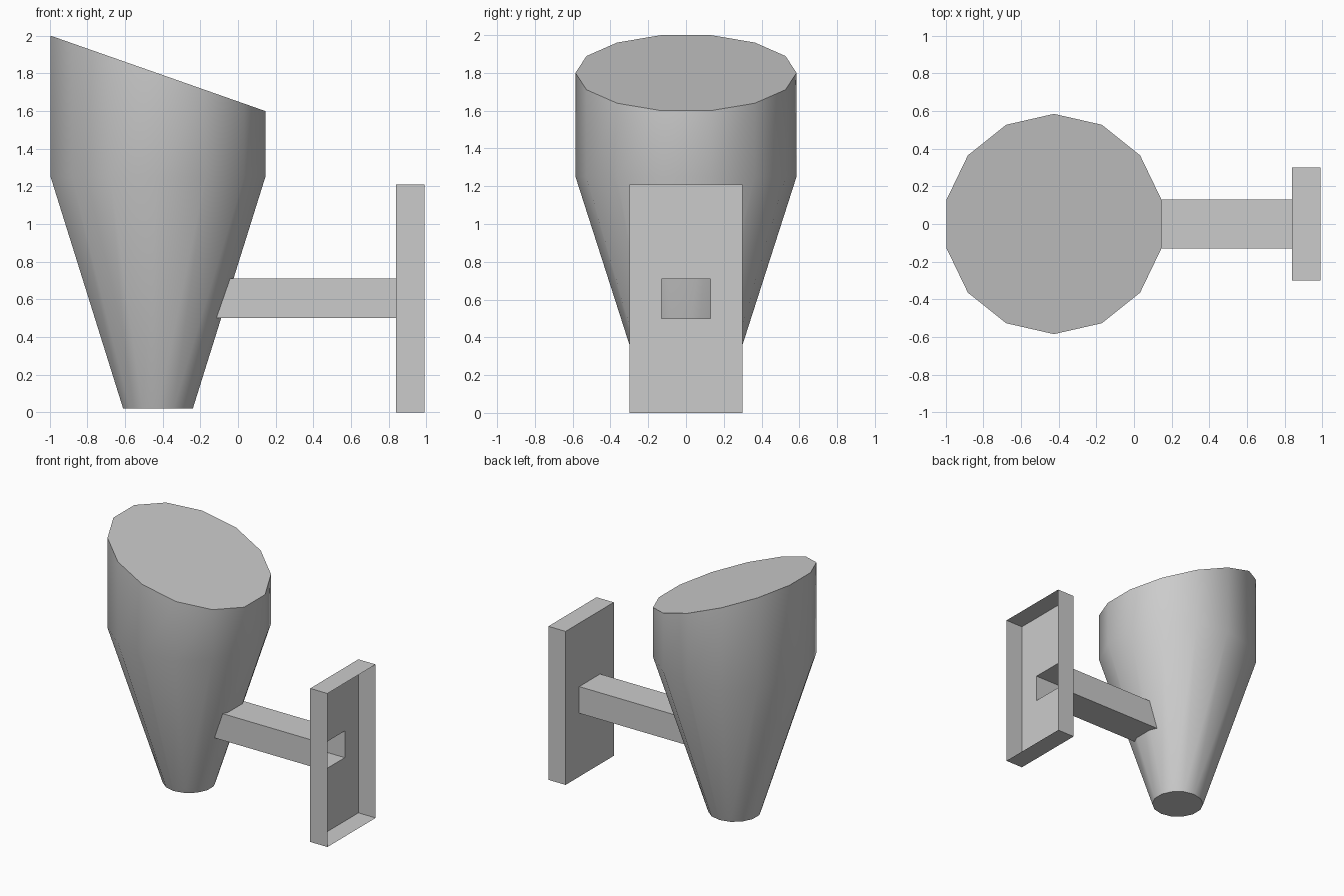
import bpy, bmesh, math

if "Cube" in bpy.data.objects:
    bpy.data.objects.remove(bpy.data.objects["Cube"])

grey = bpy.data.materials.new("plain grey")
grey.use_nodes = True
COLOUR = (0.6, 0.6, 0.6, 1)
grey.diffuse_color = COLOUR
grey.node_tree.nodes["Principled BSDF"].inputs["Base Color"].default_value = COLOUR


def loft(name, rings, cap=False):
    """Skin a row of matching closed rings, with optional end caps."""
    bm = bmesh.new()
    loops = [[bm.verts.new(p) for p in ring] for ring in rings]
    for a, b in zip(loops, loops[1:]):
        for i in range(len(a)):
            j = (i + 1) % len(a)
            bm.faces.new((a[i], a[j], b[j], b[i]))
    if cap:
        bm.faces.new(loops[0][::-1])
        bm.faces.new(loops[-1])
    mesh = bpy.data.meshes.new(name)
    bm.to_mesh(mesh)
    bm.free()
    mesh.materials.append(grey)
    obj = bpy.data.objects.new(name, mesh)
    bpy.context.collection.objects.link(obj)
    return obj


def rect(half_y, z0, z1, x0, x1):
    """Rectangle facing x; its bottom edge sits at x0, its top edge at x1."""
    return [(x0, -half_y, z0), (x0, half_y, z0), (x1, half_y, z1), (x1, -half_y, z1)]


# Tapered shade with a sloping top
SIDES, CENTRE = 14, -0.425


def ring(radius, z, slope=0):
    angles = [math.pi / 2 + math.tau * i / SIDES for i in range(SIDES)]
    return [(CENTRE + radius * math.cos(a), radius * math.sin(a),
             z + slope * radius * math.cos(a)) for a in angles]


shade = loft("shade", [ring(0.19, 0.02), ring(0.585, 1.25), ring(0.585, 1.8, -0.351)], cap=True)
bpy.context.view_layer.objects.active = shade
shade.select_set(True)
bpy.ops.object.shade_smooth_by_angle(angle=math.radians(35))
shade.select_set(False)

# Hollow wall plate, open at the wall side, with a hole for the arm
WALL, BACK = 0.99, 0.84
loft("wall_plate", [rect(0.3, 0, 1.21, BACK, BACK), rect(0.3, 0, 1.21, WALL, WALL)])
loft("plate_face", [rect(0.13, 0.5, 0.71, BACK, BACK), rect(0.3, 0, 1.21, BACK, BACK)])

# Hollow square arm, cut to the slant of the shade
loft("arm", [rect(0.13, 0.5, 0.71, -0.115, -0.042), rect(0.13, 0.5, 0.71, BACK, BACK)])
